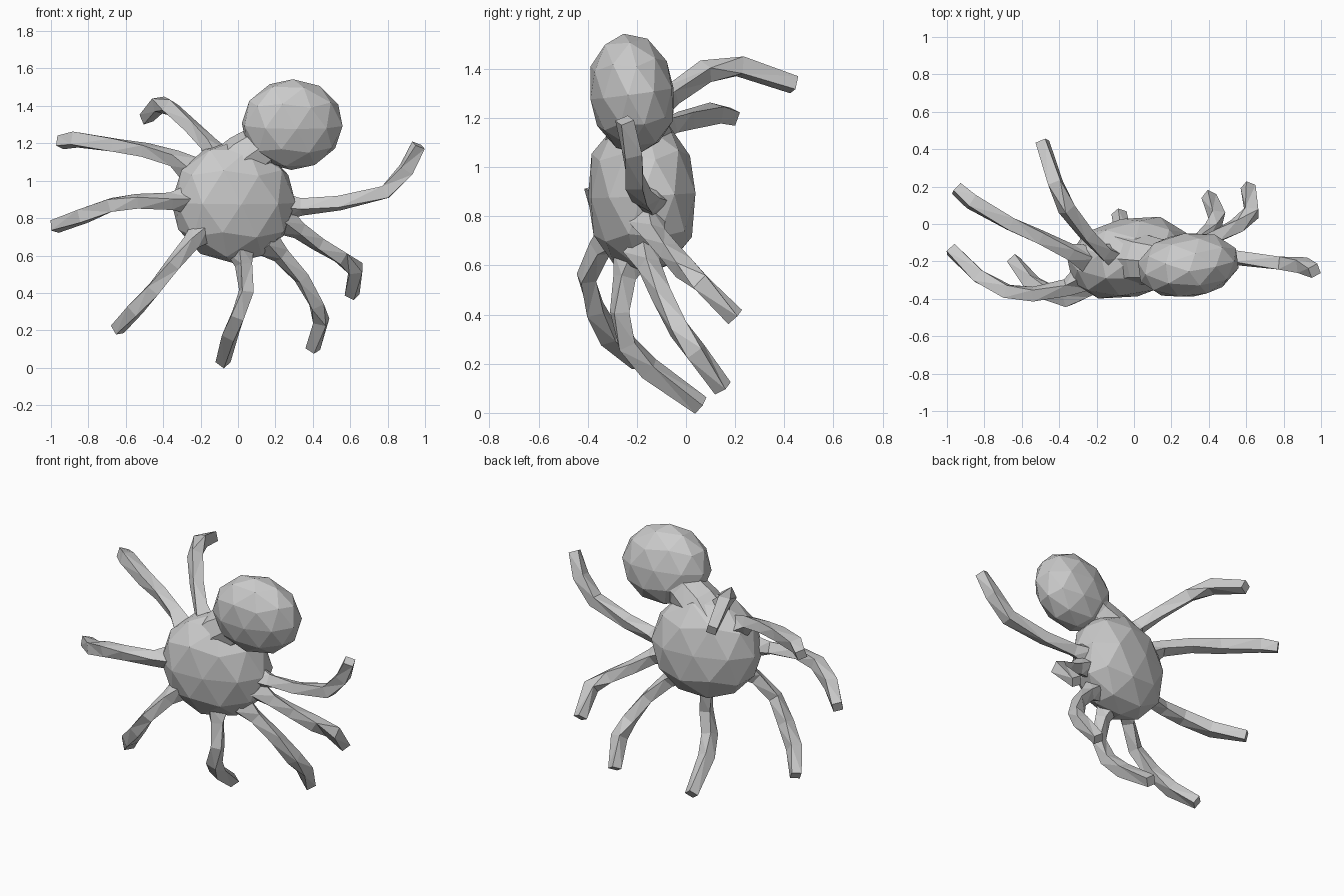
import bpy, bmesh
from math import radians, cos, sin, tau
from mathutils import Vector, Matrix, Euler

if "Cube" in bpy.data.objects:
    bpy.data.objects.remove(bpy.data.objects["Cube"])


def finish(bm, name):
    bmesh.ops.recalc_face_normals(bm, faces=bm.faces[:])
    me = bpy.data.meshes.new(name)
    bm.to_mesh(me)
    bm.free()
    ob = bpy.data.objects.new(name, me)
    bpy.context.collection.objects.link(ob)
    return ob


def blob(name, centre, radii, rot, p=2.0):
    """Faceted ellipsoid; p above 2 makes it slightly boxier front to back."""
    bm = bmesh.new()
    bmesh.ops.create_icosphere(bm, subdivisions=2, radius=1)
    for v in bm.verts:
        rim = (v.co.x ** 2 + v.co.z ** 2) ** 0.5
        v.co /= (rim ** p + abs(v.co.y) ** p) ** (1 / p)
    m = (Matrix.Translation(centre) @ Euler([radians(a) for a in rot]).to_matrix().to_4x4()
         @ Matrix.Diagonal((*radii, 1)))
    bm.transform(m)
    return finish(bm, name)


def tube(name, path, radii, sides=4, twist=0.0):
    """Faceted tube along a path, one radius per point."""
    pts = [Vector(p) for p in path]
    bm = bmesh.new()
    rings = []
    for i, (p, r) in enumerate(zip(pts, radii)):
        t = (pts[min(i + 1, len(pts) - 1)] - pts[max(i - 1, 0)]).normalized()
        u = t.cross(Vector((0, 1, 0))).normalized()
        v = t.cross(u)
        angles = [tau * k / sides + twist * i for k in range(sides)]
        rings.append([bm.verts.new(p + r * (cos(a) * u + sin(a) * v)) for a in angles])
    for a, b in zip(rings, rings[1:]):
        for k in range(sides):
            j = (k + 1) % sides
            bm.faces.new((a[k], a[j], b[j], b[k]))
    bm.faces.new(rings[0])
    bm.faces.new(rings[-1])
    bmesh.ops.triangulate(bm, faces=bm.faces[:])
    return finish(bm, name)


# Body, head and the neck between them
blob("body", (-0.025, -0.18, 0.885), (0.335, 0.212, 0.325), (3, 0, 12), 2.35)
blob("head", (0.29, -0.22, 1.30), (0.275, 0.172, 0.245), (8, 0, 8), 2.15)
tube("neck", [(-0.04, -0.18, 1.02), (0.05, -0.19, 1.13), (0.14, -0.2, 1.19), (0.24, -0.21, 1.26)],
     [0.17, 0.135, 0.12, 0.13], 8)

# Eight tentacles, root to tip
legs = {
    "upper_left": [(-0.09, -0.18, 1.10), (-0.16, -0.15, 1.20), (-0.25, -0.06, 1.29),
                   (-0.36, 0.08, 1.39), (-0.42, 0.22, 1.41), (-0.49, 0.44, 1.335)],
    "high_left": [(-0.24, -0.19, 1.05), (-0.34, -0.15, 1.12), (-0.50, -0.07, 1.165),
                  (-0.66, 0.00, 1.19), (-0.87, 0.12, 1.22), (-0.95, 0.19, 1.205)],
    "middle_left": [(-0.26, -0.28, 0.90), (-0.36, -0.34, 0.89), (-0.54, -0.375, 0.89),
                    (-0.68, -0.36, 0.87), (-0.83, -0.28, 0.81), (-0.98, -0.135, 0.755)],
    "low_left": [(-0.18, -0.28, 0.74), (-0.25, -0.35, 0.67), (-0.35, -0.405, 0.55),
                 (-0.45, -0.37, 0.42), (-0.55, -0.31, 0.31), (-0.645, -0.19, 0.205)],
    "bottom": [(0.01, -0.22, 0.64), (0.03, -0.25, 0.55), (0.045, -0.27, 0.41),
               (0.00, -0.24, 0.28), (-0.04, -0.15, 0.18), (-0.08, 0.06, 0.03)],
    "low_right": [(0.15, -0.18, 0.67), (0.23, -0.15, 0.60), (0.34, -0.10, 0.48),
                  (0.42, -0.03, 0.34), (0.445, 0.04, 0.25), (0.40, 0.15, 0.10)],
    "middle_right": [(0.23, -0.16, 0.79), (0.33, -0.13, 0.73), (0.43, -0.07, 0.66),
                     (0.55, -0.01, 0.59), (0.63, 0.06, 0.53), (0.61, 0.20, 0.39)],
    "high_right": [(0.23, -0.14, 0.86), (0.34, -0.15, 0.86), (0.54, -0.18, 0.88),
                   (0.79, -0.21, 0.94), (0.90, -0.22, 1.06), (0.965, -0.25, 1.19)],
}
for name, path in legs.items():
    tube("tentacle_" + name, path, [0.08, 0.048, 0.045, 0.049, 0.05, 0.041], twist=0.25)
